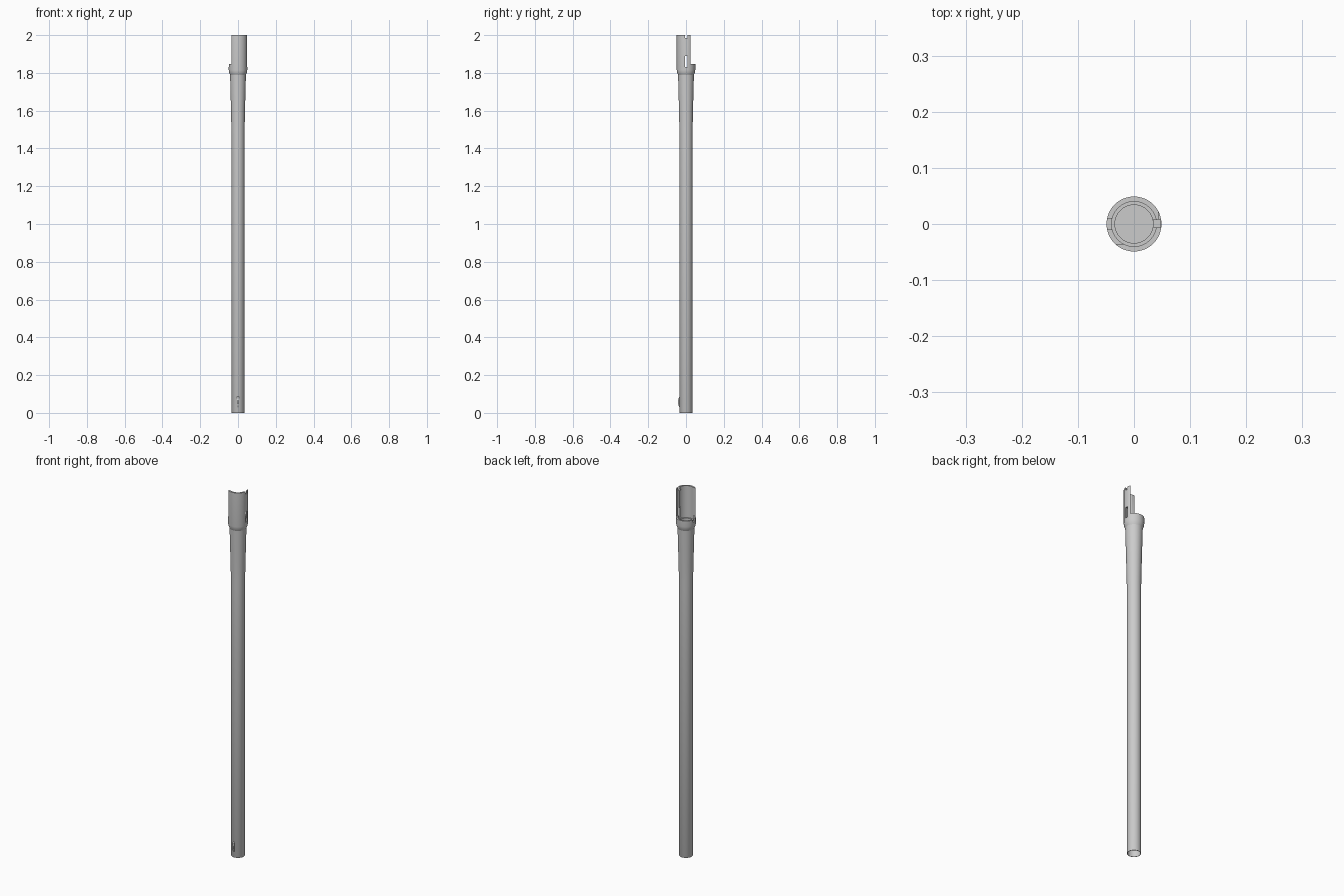
import bpy, bmesh, math

if "Cube" in bpy.data.objects:
    bpy.data.objects.remove(bpy.data.objects["Cube"])

SEGMENTS = 64


def mesh_object(name, bm):
    bmesh.ops.recalc_face_normals(bm, faces=bm.faces)
    mesh = bpy.data.meshes.new(name)
    bm.to_mesh(mesh)
    bm.free()
    obj = bpy.data.objects.new(name, mesh)
    bpy.context.collection.objects.link(obj)
    return obj


def lathe(name, profile):
    """Revolve a closed (radius, z) profile around z."""
    bm = bmesh.new()
    rings = []
    for i in range(SEGMENTS):
        a = 2 * math.pi * i / SEGMENTS
        rings.append([bm.verts.new((r * math.cos(a), r * math.sin(a), z)) for r, z in profile])
    n = len(profile)
    for i in range(SEGMENTS):
        a, b = rings[i], rings[(i + 1) % SEGMENTS]
        for j in range(n):
            k = (j + 1) % n
            bm.faces.new((a[j], b[j], b[k], a[k]))
    return mesh_object(name, bm)


def box(name, lo, hi):
    bm = bmesh.new()
    bmesh.ops.create_cube(bm, size=1)
    for v in bm.verts:
        v.co = [(lo[i] + hi[i]) / 2 + v.co[i] * (hi[i] - lo[i]) for i in range(3)]
    return mesh_object(name, bm)


def cut(obj, lo, hi):
    cutter = box("cutter", lo, hi)
    cutter.hide_render = True
    mod = obj.modifiers.new("cut", 'BOOLEAN')
    mod.operation = 'DIFFERENCE'
    mod.solver = 'EXACT'
    mod.object = cutter
    bpy.context.view_layer.objects.active = obj
    bpy.ops.object.modifier_apply(modifier=mod.name)
    bpy.data.objects.remove(cutter)


def smooth(obj):
    bpy.ops.object.select_all(action='DESELECT')
    obj.select_set(True)
    bpy.context.view_layer.objects.active = obj
    bpy.ops.object.shade_smooth_by_angle(angle=math.radians(30))


# Long hollow pole with a gently flared upper end
pole = lathe("pole", [(0.0335, 0), (0.0345, 0.002), (0.0345, 1.48), (0.037, 1.6),
                      (0.042, 1.795), (0.034, 1.795), (0.031, 1.48), (0.031, 0)])

# Stepped collar whose wall continues up as a partial shell
socket = lathe("socket", [(0.034, 1.79), (0.042, 1.79), (0.0475, 1.803), (0.049, 1.815),
                          (0.049, 2.0), (0.040, 2.0), (0.040, 1.825), (0.034, 1.825)])
cut(socket, (-0.1, -0.036, 1.847), (0.0, 0.1, 2.1))     # open left and back
cut(socket, (-0.01, 0.0, 1.847), (0.0425, 0.1, 2.1))    # open back right
cut(socket, (0.03, -0.006, 1.832), (0.1, 0.008, 2.1))   # right slot
cut(socket, (-0.1, -0.010, 1.832), (-0.03, 0.010, 2.1)) # left notch

# Latch plate filling the middle of the right slot
latch = box("latch_plate", (0.034, -0.006, 1.89), (0.048, 0.008, 1.985))

# Disc closing the pole under the socket
bm = bmesh.new()
bmesh.ops.create_cone(bm, cap_ends=True, segments=SEGMENTS, radius1=0.0345,
                      radius2=0.0345, depth=0.006)
bulkhead = mesh_object("bulkhead", bm)
bulkhead.location.z = 1.8

# Bowed spring catch near the foot, on the front
bm = bmesh.new()
rows = []
for i in range(9):
    t = i / 8
    z = 0.028 + 0.06 * t
    y = -0.033 - 0.010 * math.sin(math.pi * t) ** 0.7
    rows.append([bm.verts.new((x, yy, z)) for x, yy in
                 ((-0.004, y), (0.004, y), (0.004, -0.032), (-0.004, -0.032))])
for a, b in zip(rows, rows[1:]):
    for j in range(4):
        k = (j + 1) % 4
        bm.faces.new((a[j], a[k], b[k], b[j]))
bm.faces.new(rows[0])
bm.faces.new(rows[-1])
catch = mesh_object("spring_catch", bm)

for part in (pole, socket, bulkhead, catch):
    smooth(part)
